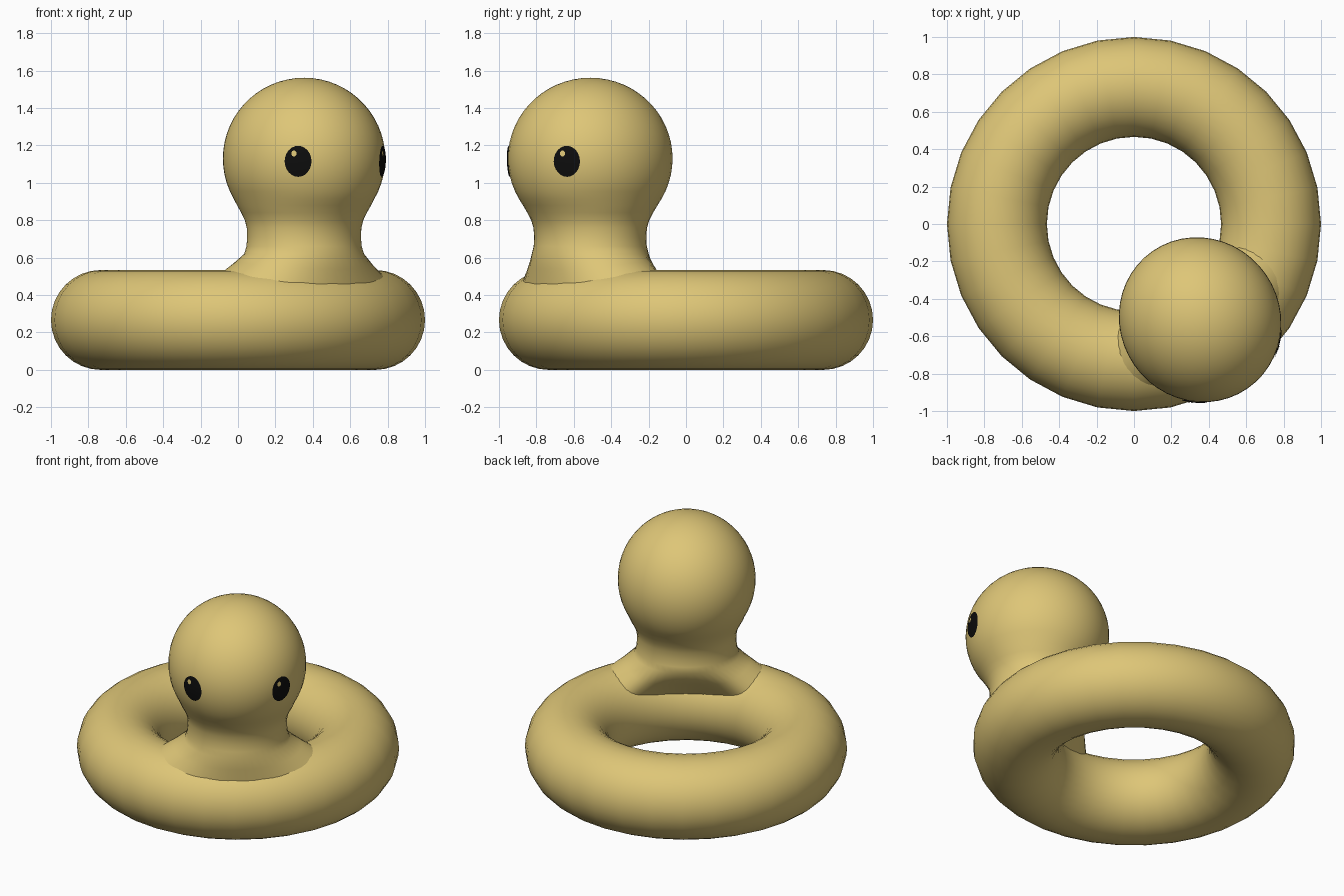
import bpy, bmesh, math
from mathutils import Vector

if "Cube" in bpy.data.objects:
    bpy.data.objects.remove(bpy.data.objects["Cube"])

AZ = math.radians(-55.4)                       # direction the head faces
F = Vector((math.cos(AZ), math.sin(AZ), 0))    # forward
L = Vector((-math.sin(AZ), math.cos(AZ), 0))   # sideways
MAJOR, MINOR = 0.733, 0.267
C = F * 0.622                                  # head axis on the ground
HEAD_Z, RL, RF, RZ = 1.13, 0.428, 0.447, 0.432  # head centre and radii


def material(name, col):
    m = bpy.data.materials.new(name)
    m.diffuse_color = (*col, 1)
    m.use_nodes = True
    m.node_tree.nodes["Principled BSDF"].inputs["Base Color"].default_value = m.diffuse_color
    return m


YELLOW = material("soft yellow", (0.73, 0.565, 0.185))
BLACK = material("black", (0.004, 0.004, 0.004))


def make(name, bm, mat):
    bmesh.ops.recalc_face_normals(bm, faces=bm.faces)
    for f in bm.faces:
        f.smooth = True
    me = bpy.data.meshes.new(name)
    bm.to_mesh(me)
    bm.free()
    me.materials.append(mat)
    ob = bpy.data.objects.new(name, me)
    bpy.context.collection.objects.link(ob)
    return ob


def bridge(bm, a, b):
    n = len(a)
    for i in range(n):
        bm.faces.new((a[i], a[(i + 1) % n], b[(i + 1) % n], b[i]))


def on_ring(p, r):
    """Closest point to p on a tube of radius r along the ring."""
    core = Vector((p.x, p.y, 0)).normalized() * MAJOR
    core.z = MINOR
    return core + (p - core).normalized() * r


# Swim ring
bpy.ops.mesh.primitive_torus_add(major_segments=32, minor_segments=32,
                                 major_radius=MAJOR, minor_radius=MINOR,
                                 location=(0, 0, MINOR))
ring = bpy.context.object
ring.name = "swim_ring"
ring.data.materials.append(YELLOW)
bpy.ops.object.shade_smooth()

# Head and neck: stacked ellipses, bottom flared onto the ring
N = 48


def ellipse(z, rl, rf):
    return [C + L * rl * math.cos(2 * math.pi * i / N)
            + F * rf * math.sin(2 * math.pi * i / N) + Vector((0, 0, z))
            for i in range(N)]


collar = ellipse(0.62, 0.328, 0.305)
foot = [on_ring(p, MINOR - 0.004) for p in ellipse(0.53, 0.475, 0.36)]
middle = [a.lerp(b, 0.5) for a, b in zip(collar, foot)]
loops = [foot, middle, collar]
for z, rl, rf in [(0.66, 0.314, 0.297), (0.71, 0.309, 0.295), (0.76, 0.310, 0.301),
                  (0.80, 0.318, 0.315), (0.84, 0.336, 0.337), (0.88, 0.357, 0.362)]:
    loops.append(ellipse(z, rl, rf))
for k in range(-5, 15):
    t = math.radians(k * 6)
    loops.append(ellipse(HEAD_Z + RZ * math.sin(t), RL * math.cos(t), RF * math.cos(t)))
bm = bmesh.new()
rows = [[bm.verts.new(p) for p in lp] for lp in loops]
for a, b in zip(rows, rows[1:]):
    bridge(bm, a, b)
tip = bm.verts.new(C + Vector((0, 0, HEAD_Z + RZ)))
for i in range(N):
    bm.faces.new((rows[-1][i], rows[-1][(i + 1) % N], tip))
make("head_and_neck", bm, YELLOW)


def head_patch(name, side, du, dz, w, h, lift, mat):
    """Thin elliptical patch curved over the head; du, dz are offsets on the eye."""
    bm = bmesh.new()

    def pt(u, v):
        ang = side * math.radians(40) + u / 0.43
        s = (1.115 + v - HEAD_Z) / RZ
        c = math.sqrt(1 - s * s)
        d = L * math.sin(ang) + F * math.cos(ang)
        p = C + (L * RL * math.sin(ang) + F * RF * math.cos(ang)) * c
        p += d * lift
        p.z = HEAD_Z + RZ * s
        return bm.verts.new(p)

    n = 24
    centre = pt(du, dz)
    prev = None
    for r in (0.35, 0.7, 1.0):
        cur = [pt(du + w * r * math.cos(2 * math.pi * i / n),
                  dz + h * r * math.sin(2 * math.pi * i / n)) for i in range(n)]
        if prev:
            bridge(bm, prev, cur)
        else:
            for i in range(n):
                bm.faces.new((centre, cur[i], cur[(i + 1) % n]))
        prev = cur
    # make sure the patch faces outwards
    ob = make(name, bm, mat)
    me = ob.data
    mid = Vector((C.x, C.y, HEAD_Z))
    if me.polygons[0].normal.dot(me.polygons[0].center - mid) < 0:
        me.flip_normals()


# Eyes with a small glint
for side, label in ((-1, "right"), (1, "left")):
    head_patch("eye_" + label, side, 0, 0, 0.071, 0.083, 0.005, BLACK)
    head_patch("eye_glint_" + label, side, -0.021, 0.042, 0.014, 0.016, 0.008, YELLOW)
